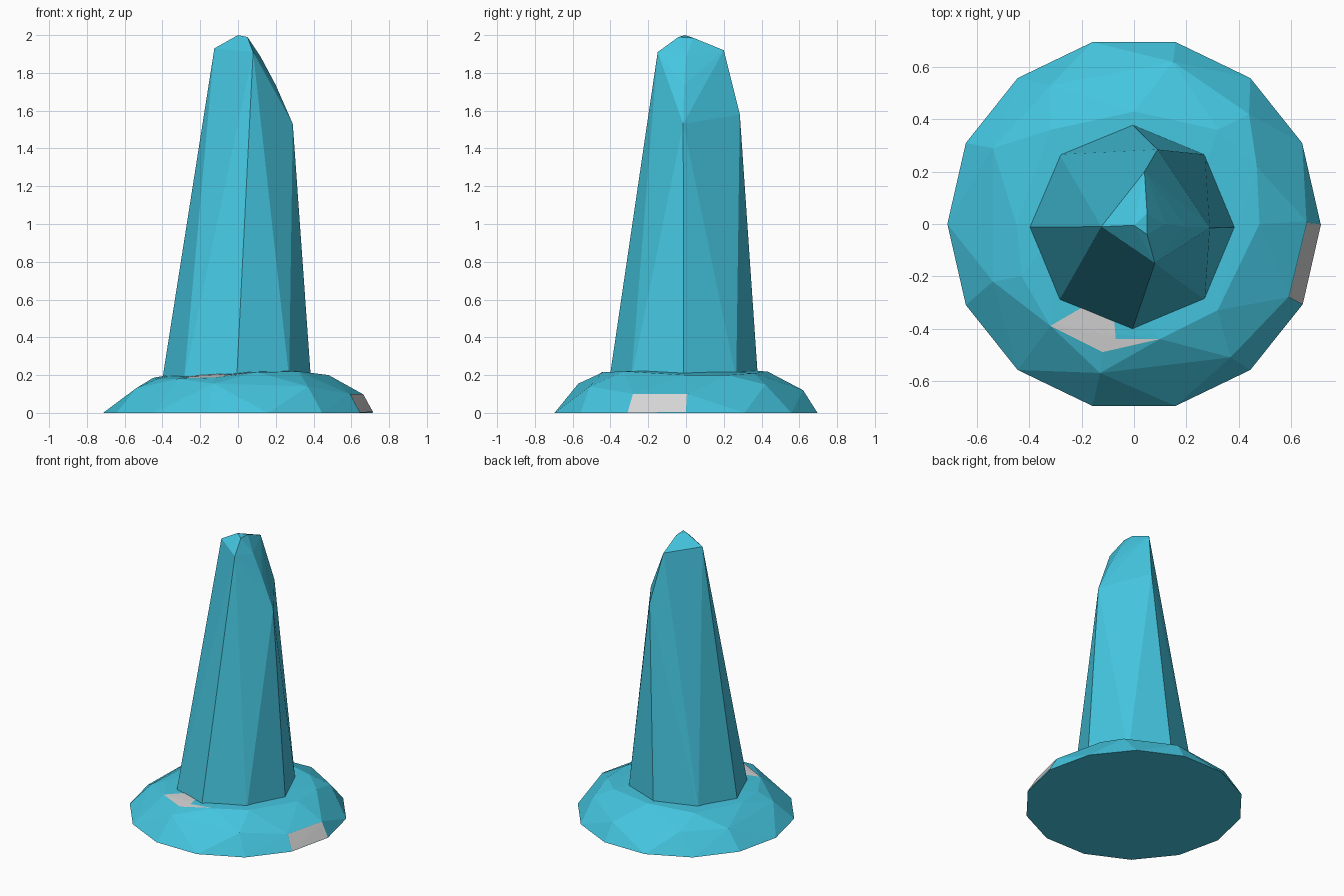
import bpy, bmesh, math
from mathutils import Vector
from mathutils.bvhtree import BVHTree

if "Cube" in bpy.data.objects:
    bpy.data.objects.remove(bpy.data.objects["Cube"])


def material(name, col):
    m = bpy.data.materials.new(name)
    m.diffuse_color = (*col, 1)
    m.use_nodes = True
    m.node_tree.nodes["Principled BSDF"].inputs["Base Color"].default_value = m.diffuse_color
    return m


cyan = material("cyan stone", (0.058, 0.56, 0.74))
grey = material("light grey", (0.65, 0.65, 0.65))


def finish(name, bm, mat):
    bmesh.ops.recalc_face_normals(bm, faces=bm.faces)
    me = bpy.data.meshes.new(name)
    bm.to_mesh(me)
    me.materials.append(mat)
    ob = bpy.data.objects.new(name, me)
    bpy.context.collection.objects.link(ob)
    return ob


def hull(points):
    # faceted convex rock wrapped round a few corner points
    bm = bmesh.new()
    for p in points:
        bm.verts.new(p)
    bmesh.ops.convex_hull(bm, input=bm.verts[:])
    loose = [v for v in bm.verts if not v.link_faces]
    bmesh.ops.delete(bm, geom=loose, context='VERTS')
    bmesh.ops.recalc_face_normals(bm, faces=bm.faces)
    return bm


# base mound: 14-sided foot with irregular shoulder points
foot = [(0.714 * math.cos(i * math.tau / 14), 0.714 * math.sin(i * math.tau / 14), 0)
        for i in range(14)]
shoulder = [(0.66, 0.01, 0.10), (0.59, -0.28, 0.10), (0.37, -0.51, 0.14),
            (-0.13, -0.57, 0.155), (-0.54, -0.22, 0.13), (-0.54, 0.29, 0.13),
            (0.15, 0.62, 0.12), (0.44, 0.42, 0.15), (-0.32, 0.53, 0.14)]
crown = [(0.47, 0.22, 0.20), (0.32, 0.36, 0.21), (-0.32, 0.36, 0.21), (0.0, 0.43, 0.22),
         (-0.45, 0.0, 0.185), (-0.43, -0.2, 0.18), (-0.32, -0.39, 0.18),
         (-0.12, -0.49, 0.185), (0.10, -0.44, 0.215), (0.32, -0.33, 0.22),
         (0.48, 0.0, 0.20), (-0.28, 0.0, 0.215), (0.2, 0.0, 0.23)]
mound = hull(foot + shoulder + crown)
tree = BVHTree.FromBMesh(mound)
finish("base_mound", mound, cyan)

# standing column: octagonal foot, chipped slanting top
ring = [(0.393 * math.cos(i * math.tau / 8) - 0.007,
         0.393 * math.sin(i * math.tau / 8) - 0.012, 0.18) for i in range(8)]
top = [(-0.125, -0.01, 1.93), (0.0, -0.005, 2.0), (0.04, 0.20, 1.92),
       (0.05, 0.04, 1.985), (0.05, -0.04, 1.99), (0.08, -0.15, 1.91),
       (0.09, 0.285, 1.58), (0.29, -0.015, 1.53), (0.20, -0.01, 1.735),
       (0.12, 0.0, 1.885)]
finish("column", hull(ring + top), cyan)


# grey patches: thin sheets laid onto the mound
def patch(name, pts, lift):
    bm = bmesh.new()
    bm.faces.new([bm.verts.new(p) for p in pts])
    bmesh.ops.triangulate(bm, faces=bm.faces[:])
    bmesh.ops.subdivide_edges(bm, edges=bm.edges[:], cuts=5, use_grid_fill=True)
    lift = Vector(lift)
    for v in bm.verts:
        hit = tree.ray_cast(v.co + lift.normalized(), -lift)[0]
        if hit:
            v.co = hit
        v.co += lift
    bmesh.ops.triangulate(bm, faces=bm.faces[:])
    bm.normal_update()
    if sum((f.normal.dot(lift) for f in bm.faces)) < 0:
        bmesh.ops.reverse_faces(bm, faces=bm.faces[:])
    me = bpy.data.meshes.new(name)
    bm.to_mesh(me)
    me.materials.append(grey)
    bpy.context.collection.objects.link(bpy.data.objects.new(name, me))


patch("top_patch", [(-0.32, -0.39, 0.2), (-0.20, -0.32, 0.2), (-0.075, -0.375, 0.2),
                    (-0.07, -0.44, 0.2), (0.10, -0.44, 0.2), (-0.12, -0.49, 0.2)],
      (0, 0, 0.003))
patch("side_patch", [(0.712, 0.0, 0.002), (0.66, 0.005, 0.099), (0.59, -0.28, 0.099),
                     (0.643, -0.308, 0.002)], (0.0027, -0.0006, 0.0013))
